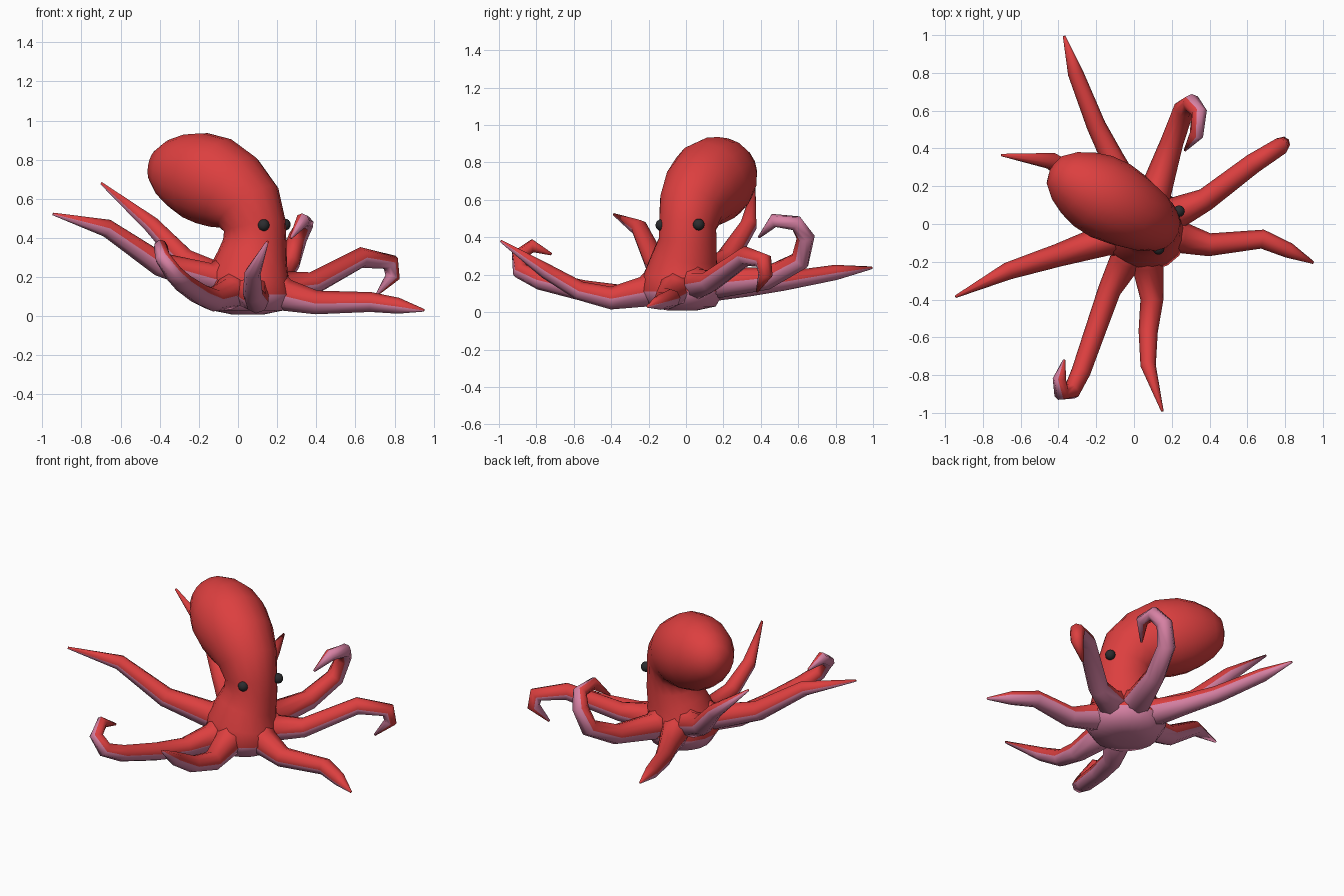
import bpy, bmesh, math
from mathutils import Vector

if "Cube" in bpy.data.objects:
    bpy.data.objects.remove(bpy.data.objects["Cube"])


def material(name, rgb):
    m = bpy.data.materials.new(name)
    m.diffuse_color = (*rgb, 1)
    m.use_nodes = True
    m.node_tree.nodes["Principled BSDF"].inputs["Base Color"].default_value = m.diffuse_color
    return m


RED = material("red skin", (0.72, 0.05, 0.05))
PINK = material("pink underside", (0.68, 0.22, 0.37))
DARK = material("dark eye", (0.025, 0.025, 0.028))


def loft(name, centres, radii, up, sides, flatten, is_pink):
    """Tube along the centres, with an up vector carried from ring to ring."""
    bm = bmesh.new()
    up = Vector(up)
    rings = []
    last = len(centres) - 1
    for i, (c, r) in enumerate(zip(centres, radii)):
        ahead = (centres[min(i + 1, last)] - c).normalized()
        behind = (c - centres[max(i - 1, 0)]).normalized()
        t = (ahead + behind).normalized()
        up = (up - t * up.dot(t)).normalized()
        side = t.cross(up) * flatten
        angles = [2 * math.pi * k / sides for k in range(sides)]
        rings.append([bm.verts.new(c + (side * math.cos(a) + up * math.sin(a)) * r)
                      for a in angles])
    for lo, hi in zip(rings, rings[1:]):
        for k in range(sides):
            j = (k + 1) % sides
            f = bm.faces.new((lo[k], lo[j], hi[j], hi[k]))
            f.material_index = int(is_pink(k, f.calc_center_median()))
    for ring in (rings[0], rings[-1]):
        f = bm.faces.new(ring)
        f.material_index = int(is_pink(0, f.calc_center_median()))
    bmesh.ops.recalc_face_normals(bm, faces=bm.faces)
    for f in bm.faces:
        f.smooth = True
    me = bpy.data.meshes.new(name)
    bm.to_mesh(me)
    bm.free()
    me.materials.append(RED)
    me.materials.append(PINK)
    bpy.context.collection.objects.link(bpy.data.objects.new(name, me))


# Body: flared base, neck and backward-leaning mantle.
# Every centre lies in one upright plane: (distance back from the face, z, radius)
profile = [(0, .008, .08), (0, .03, .19), (0, .11, .24), (0, .2, .215),
           (-.01, .3, .182), (-.01, .38, .165), (-.01, .46, .162), (.03, .56, .185),
           (.12, .635, .215), (.23, .69, .233), (.335, .72, .225), (.425, .74, .195),
           (.505, .755, .15), (.565, .765, .09), (.585, .768, .02)]
back = Vector((-0.88, 0.48, 0))
centres = []
for s, z, r in profile:
    base = Vector((0.05, -0.02, z)).lerp(Vector((0.077, 0.014, z)), min(1, max(0, (z - .2) / .18)))
    centres.append(base + back * s)
loft("body", centres, [p[2] for p in profile], -back, 18, 0.94, lambda k, c: c.z < 0.09)

# Arms: the free part of each centre line, out to the tip
arms = {
    "back_arm": [(-.11, .34, .145), (-.2, .52, .165), (-.31, .8, .212), (-.37, .995, .237)],
    "left_back_arm": [(-.27, .22, .285), (-.44, .335, .465), (-.7, .365, .68)],
    "left_front_arm": [(-.4, -.165, .265), (-.67, -.25, .45), (-.945, -.385, .522)],
    "front_left_arm": [(-.13, -.35, .085), (-.2, -.55, .115), (-.28, -.78, .17),
                       (-.33, -.885, .22), (-.385, -.895, .3), (-.395, -.82, .355),
                       (-.37, -.72, .31)],
    "front_arm": [(.095, -.4, .075), (.075, -.57, .115), (.075, -.75, .22), (.15, -.99, .38)],
    "right_front_arm": [(.4, -.11, .07), (.68, -.08, .072), (.82, -.14, .053),
                        (.95, -.205, .03)],
    "right_back_arm": [(.38, .13, .165), (.63, .32, .3), (.78, .415, .275),
                       (.79, .425, .2), (.71, .38, .11)],
    "back_right_arm": [(.2, .43, .18), (.265, .61, .275), (.305, .64, .4), (.345, .59, .475),
                       (.33, .47, .49), (.27, .39, .4)],
}
hub = Vector((0.05, -0.02, 0.28))
for name, path in arms.items():
    pts = [Vector(p) for p in path]
    # Root runs down from the head as a ridge, then turns outward
    out = pts[0] - hub
    out.z = 0
    root = hub + out.normalized() * 0.19
    root.z = 0.08 + 0.4 * pts[0].z
    n = len(pts) - 1
    radii = [0.1, 0.086] + [0.061 - 0.03 * i / n for i in range(n)] + [0.007]
    loft(name, [hub, root] + pts, radii, (0, 0, 1), 8, 1, lambda k, c: k >= 4)

# Eyes
for name, pos in (("left_eye", (0.13, -0.132, 0.465)), ("right_eye", (0.238, 0.068, 0.468))):
    bpy.ops.mesh.primitive_uv_sphere_add(segments=12, ring_count=8, radius=0.031, location=pos)
    eye = bpy.context.object
    eye.name = name
    eye.data.materials.append(DARK)
    bpy.ops.object.shade_smooth()
